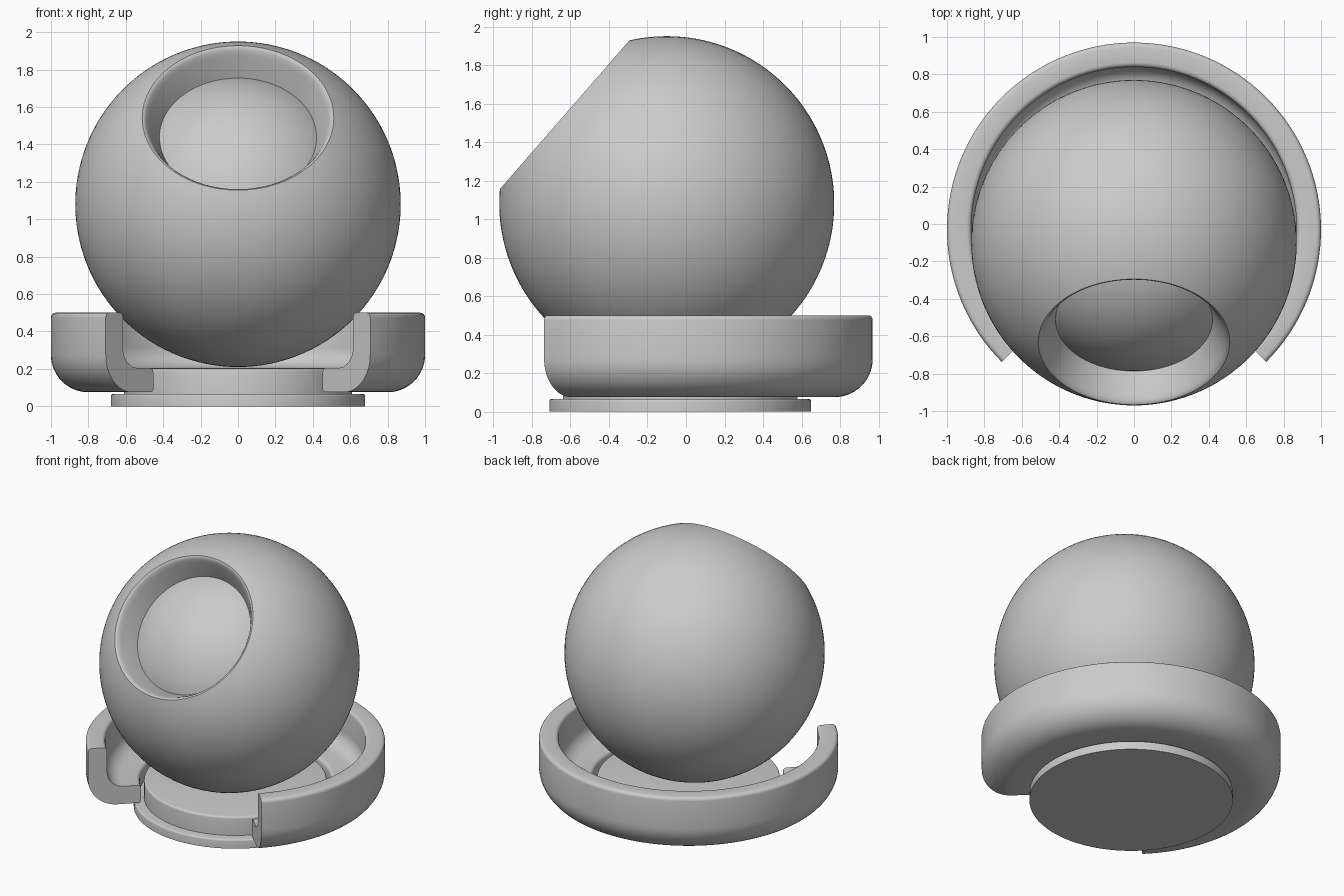
import bpy, bmesh, math
from mathutils import Vector

if "Cube" in bpy.data.objects:
    bpy.data.objects.remove(bpy.data.objects["Cube"])

def arc(cx, cz, r, a0, a1, n):
    """Points (radius, height) along an arc, angles in degrees."""
    return [(cx + r * math.cos(math.radians(a0 + (a1 - a0) * i / n)),
             cz + r * math.sin(math.radians(a0 + (a1 - a0) * i / n))) for i in range(n + 1)]

def lathe(name, profile, start=0, sweep=360, steps=96, closed=False):
    """Revolve a profile about local z; partial sweeps of closed profiles get end caps."""
    bm = bmesh.new()
    full = sweep == 360
    rings = []
    for i in range(steps if full else steps + 1):
        a = math.radians(start + sweep * i / steps)
        rings.append([bm.verts.new((r * math.cos(a), r * math.sin(a), z)) for r, z in profile])
    n = len(profile)
    for i in range(steps):
        p, q = rings[i], rings[(i + 1) % len(rings)]
        for j in range(n if closed else n - 1):
            k = (j + 1) % n
            bm.faces.new((p[j], q[j], q[k], p[k]))
    if not full:
        bm.faces.new(rings[0])
        bm.faces.new(rings[-1][::-1])
    bmesh.ops.remove_doubles(bm, verts=bm.verts, dist=1e-5)
    bmesh.ops.recalc_face_normals(bm, faces=bm.faces)
    me = bpy.data.meshes.new(name)
    bm.to_mesh(me)
    bm.free()
    ob = bpy.data.objects.new(name, me)
    bpy.context.collection.objects.link(ob)
    bpy.ops.object.select_all(action='DESELECT')
    ob.select_set(True)
    bpy.context.view_layer.objects.active = ob
    bpy.ops.object.shade_smooth_by_angle(angle=math.radians(35))
    return ob

AXIS_Y = -0.03

# stepped round base: wide foot with a narrower plinth on top
base = lathe("base", [(0, 0), (0.68, 0)] + arc(0.67, 0.055, 0.01, 0, 90, 3)
             + [(0.61, 0.065)] + arc(0.595, 0.187, 0.015, 0, 90, 4) + [(0, 0.202)])
base.location.y = AXIS_Y

# open C-shaped cradle with an L-shaped, rounded cross-section
section = (arc(0.66, 0.095, 0.02, 180, 270, 4)      # inner bottom corner
           + arc(0.80, 0.275, 0.20, 270, 360, 14)   # big outer curve
           + arc(0.975, 0.475, 0.025, 0, 90, 4)     # top outer corner
           + arc(0.895, 0.475, 0.025, 90, 180, 4)   # top inner corner
           + arc(0.76, 0.315, 0.11, 0, -90, 10)     # inner curve
           + arc(0.665, 0.18, 0.025, 90, 180, 4))   # lip
cradle = lathe("cradle", section, start=-45, sweep=270, closed=True)
cradle.location.y = AXIS_Y

# outer ball shell with a circular opening facing forward and up
R = 0.87
rim = math.degrees(math.atan2(0.703, 0.512))
shell_profile = ([(0, -R)] + arc(0, 0, R, -90, rim, 64)[1:]
                 + [(0.503, 0.7), (0.492, 0.688), (0.478, 0.663), (0.455, 0.615),
                    (0.42, 0.545), (0.41, 0.52)])
shell = lathe("ball_shell", shell_profile)

# inner core showing through the opening
core_profile = [(0, -0.688)] + arc(0, 0, 0.688, -90, 90, 48)[1:-1] + [(0, 0.688)]
core = lathe("ball_core", core_profile)

tilt = Vector((0, -0.755, 0.657)).to_track_quat('Z', 'Y')
for ob in (shell, core):
    ob.location = (0, -0.1, 1.08)
    ob.rotation_euler = tilt.to_euler()
